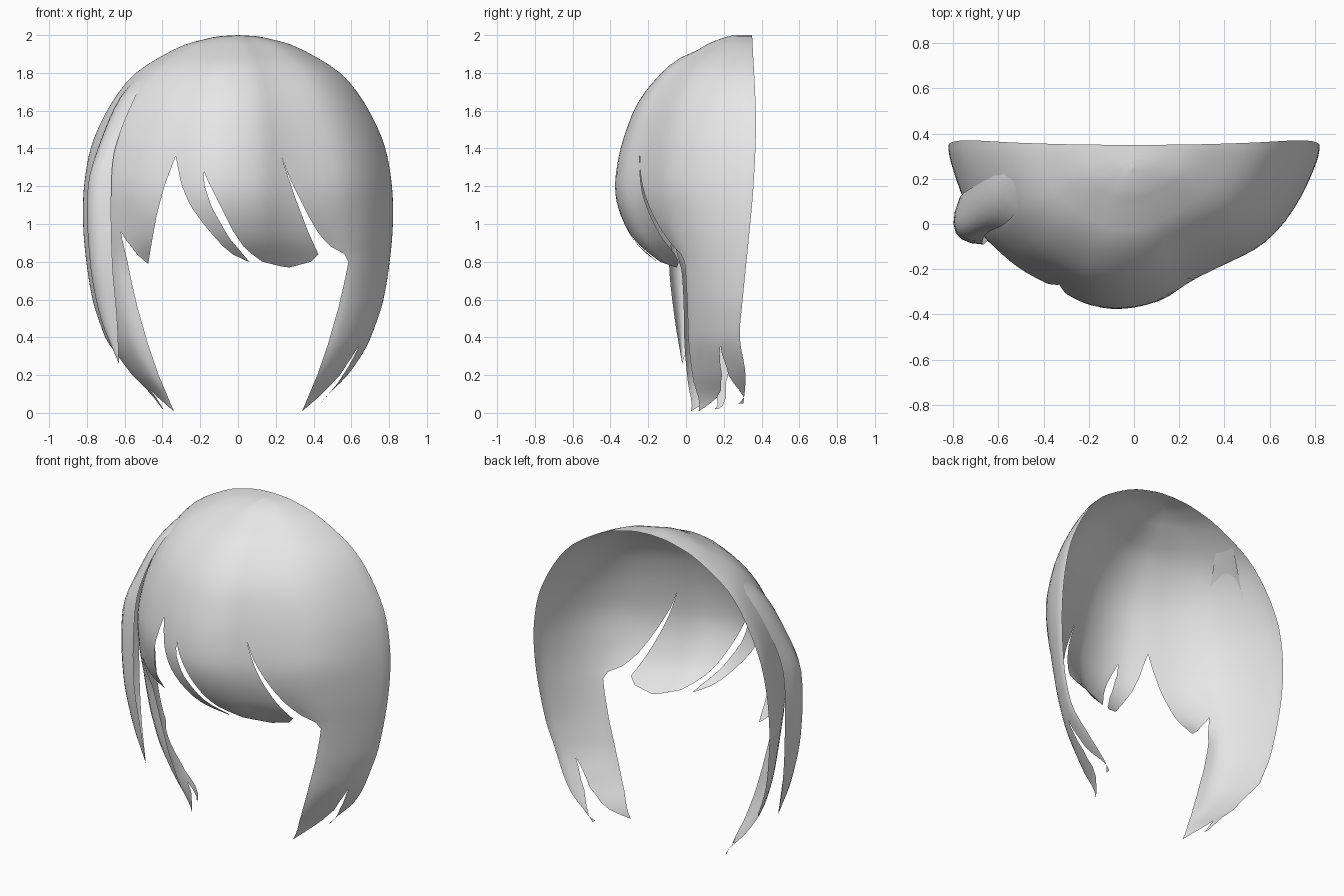
import bpy, bmesh, math

if "Cube" in bpy.data.objects:
    bpy.data.objects.remove(bpy.data.objects["Cube"])

hair = bpy.data.materials.new("hair_grey")
hair.diffuse_color = (0.8, 0.8, 0.8, 1)
hair.use_nodes = True
hair.node_tree.nodes["Principled BSDF"].inputs["Base Color"].default_value = hair.diffuse_color


def linear(tab, v):
    tab = sorted(tab)
    if v <= tab[0][0]:
        return tab[0][1]
    for (a, p), (b, q) in zip(tab, tab[1:]):
        if v <= b:
            return p + (q - p) * (v - a) / (b - a)
    return tab[-1][1]


def smooth(tab, v):
    """Hermite curve through the table points"""
    tab = sorted(tab)
    n = len(tab)
    v = min(max(v, tab[0][0]), tab[-1][0])
    i = next(k for k in range(n - 1) if v <= tab[k + 1][0])

    def slope(k):
        lo, hi = tab[max(k - 1, 0)], tab[min(k + 1, n - 1)]
        return (hi[1] - lo[1]) / (hi[0] - lo[0])
    (a, p), (b, q) = tab[i], tab[i + 1]
    h = b - a
    t = (v - a) / h
    return ((2*t**3 - 3*t**2 + 1) * p + (t**3 - 2*t**2 + t) * h * slope(i)
            + (3*t**2 - 2*t**3) * q + (t**3 - t**2) * h * slope(i + 1))


def ramp(v, a, b):
    t = min(max((v - a) / (b - a), 0), 1)
    return t * t * (3 - 2 * t)


# Shell shape by height: half width, front depth (fringe and sides), back rim depth
WIDTH = [(2, 0), (1.995, .09), (1.98, .17), (1.95, .28), (1.88, .42), (1.8, .54), (1.7, .63),
         (1.55, .72), (1.4, .78), (1.2, .815), (1, .82), (.8, .803), (.6, .77), (.5, .74),
         (.35, .68), (.2, .58), (.1, .48), (.05, .44), (.01, .42)]
CROWN = [(2, .25), (1.98, .18), (1.95, .11), (1.92, .06), (1.88, -.03), (1.8, -.13), (1.65, -.25),
         (1.5, -.315), (1.35, -.357), (1.2, -.375)]
FRINGE = CROWN + [(1.1, -.362), (1, -.325), (.9, -.265), (.8, -.165), (.75, -.12), (.01, -.12)]
SIDES = CROWN + [(1, -.32), (.8, -.25), (.6, -.2), (.4, -.17), (.2, -.17), (.01, -.18)]
BACK = [(2, .35), (1.55, .37), (1.2, .357), (.9, .33), (.6, .30), (.4, .285), (.2, .315), (.01, .30)]
# Horizontal section from left to right: depth share against the position around the head
SECTION = [(-1, 1), (-.85, .85), (-.713, .64), (-.6, .46), (-.485, .335), (-.39, .24), (-.25, .13),
           (-.12, .025), (0, 0), (.135, .055), (.22, .15), (.29, .215), (.39, .29), (.507, .38),
           (.618, .51), (.713, .65), (.85, .85), (1, 1)]


def point(u, z):
    a = abs(u)
    s = math.sin(u * math.pi / 2)
    w, b = smooth(WIDTH, z), smooth(BACK, z)
    k = ramp(a, .35, .58)
    f = smooth(FRINGE, z) * (1 - k) + smooth(SIDES, z) * k
    r = (.35 - .15 * ramp(u, -.5, .5)) * ramp(z, 1.3, 1.75)      # rounder towards the crown
    t = smooth(SECTION, u) * (1 - r) + (1 - math.cos(a * math.pi / 2)) * r
    return (w * (s - .06 * (1 - s * s)), f + (b - f) * t, z)


def u_of(x, z):
    r = max(-1, min(1, x / smooth(WIDTH, z)))
    s = (-1 + math.sqrt(1 + .24 * (.06 + r))) / .12
    return math.asin(max(-1, min(1, s))) * 2 / math.pi


def add_grid(bm, rows):
    vs = [[bm.verts.new(p) for p in r] for r in rows]
    for a, b in zip(vs, vs[1:]):
        for i in range(len(a) - 1):
            bm.faces.new((a[i], b[i], b[i + 1], a[i + 1]))


def finish(bm, name):
    bmesh.ops.remove_doubles(bm, verts=bm.verts, dist=.0004)
    me = bpy.data.meshes.new(name)
    bm.to_mesh(me)
    bm.free()
    me.materials.append(hair)
    ob = bpy.data.objects.new(name, me)
    bpy.context.collection.objects.link(ob)
    for p in me.polygons:
        p.use_smooth = True


def mirror(tab):
    return [(z, -x) for z, x in tab]


# Lock edges as (height, x)
OUT = [(0, 9), (2, 9)]
MID = [(1.36, .743), (1.2, .763), (1, .77), (.8, .753), (.6, .725), (.5, .695), (.36, .644)]
MID_A = MID + [(.2, .54), (.1, .445), (.01, .342)]
MID_B = MID + [(.25, .588), (.15, .522), (.05, .438)]
MID_C = MID + [(.2, .54), (.1, .445), (.02, .395)]
OUT_C = [(2, 9), (.37, 9), (.36, .68), (.2, .56), (.1, .46), (.02, .4)]
SIDE = [(.8, .585), (.7, .565), (.55, .53), (.36, .475), (.2, .42), (.01, .34)]
RIGHT = [(1.36, .23), (1.25, .27), (1.13, .33), (1.03, .38), (.945, .43), (.89, .48), (.865, .51),
         (.85, .56)] + SIDE
LEFT = [(1.36, -.62), (.95, -.62)] + mirror(SIDE)
PART = [(1.36, -.18), (1.28, -.18)]
LOCKS = [  # left edge, right edge, tip height, columns
    (mirror(OUT_C), mirror(MID_C), .02, 6),
    (mirror(MID_A), LEFT, .01, 6),
    ([(1.36, -.62), (.95, -.62), (.88, -.565), (.82, -.52), (.79, -.475)],
     [(1.36, -.33), (1.28, -.36), (1.2, -.39), (1.05, -.43), (.9, -.457), (.79, -.475)], .79, 6),
    ([(1.36, -.33), (1.21, -.3), (1.1, -.255), (.99, -.175), (.886, -.085), (.817, 0), (.8, .06)],
     PART + [(1.21, -.18), (1.09, -.14), (.93, -.05), (.8, .06)], .8, 5),
    (PART + [(1.24, -.165), (1.1, -.095), (.96, -.025), (.865, .04), (.785, .15), (.77, .27)],
     [(1.36, .23), (1.25, .265), (1.12, .31), (.95, .375), (.82, .435), (.79, .36), (.77, .27)], .77, 10),
    (RIGHT, MID_A, .01, 10),
    (MID_B, OUT, .05, 6),
]


def lock_us(lock, z):
    a, b = u_of(linear(lock[0], z), z), u_of(linear(lock[1], z), z)
    return [a + (b - a) * i / lock[3] for i in range(lock[3] + 1)]


shell = bmesh.new()

# Crown, its columns continuing into the locks
us = [-1]
for lock in LOCKS:
    us += lock_us(lock, 1.36)[1:]
crown = [2, 1.995, 1.988, 1.98, 1.966, 1.95, 1.92, 1.88, 1.84, 1.8, 1.75, 1.7, 1.64, 1.58,
         1.52, 1.46, 1.41, 1.36]
add_grid(shell, [[point(u, z) for u in us] for z in crown])

# Fringe and side locks
for lock in LOCKS:
    zs = [1.36 - .04 * i for i in range(40) if 1.36 - .04 * i > lock[2] + .008]
    zs += [lock[2] + .005, lock[2]]
    add_grid(shell, [[point(u, z) for u in lock_us(lock, z)] for z in zs])
finish(shell, "hair_shell")

# Loose outer lock on the left: height, then (x, y) of back edge, ridge and front edge
LOOSE = [
    (1.85, (-.465, .33), (-.455, .27), (-.435, .21)),
    (1.68, (-.615, .22), (-.605, .11), (-.54, .03)),
    (1.4, (-.735, .15), (-.73, .01), (-.65, -.04)),
    (1.2, (-.77, .12), (-.785, -.03), (-.67, -.075)),
    (.8, (-.76, .10), (-.775, -.04), (-.665, -.09)),
    (.5, (-.71, .05), (-.72, -.025), (-.64, -.06)),
    (.26, (-.63, -.02), (-.63, -.02), (-.63, -.02)),
]
loose = bmesh.new()
rows = []
for i in range(28):
    z = 1.85 - 1.59 * i / 27
    b, m, f = [[smooth([(r[0], r[k][c]) for r in LOOSE], z) for c in (0, 1)] for k in (1, 2, 3)]
    rows.append([])
    for j in range(7):
        t = j / 6
        wts = (2 * (t - .5) * (t - 1), 4 * t * (1 - t), 2 * t * (t - .5))
        rows[-1].append([sum(w * p[c] for w, p in zip(wts, (b, m, f))) for c in (0, 1)] + [z])
add_grid(loose, rows)
finish(loose, "left_loose_lock")
